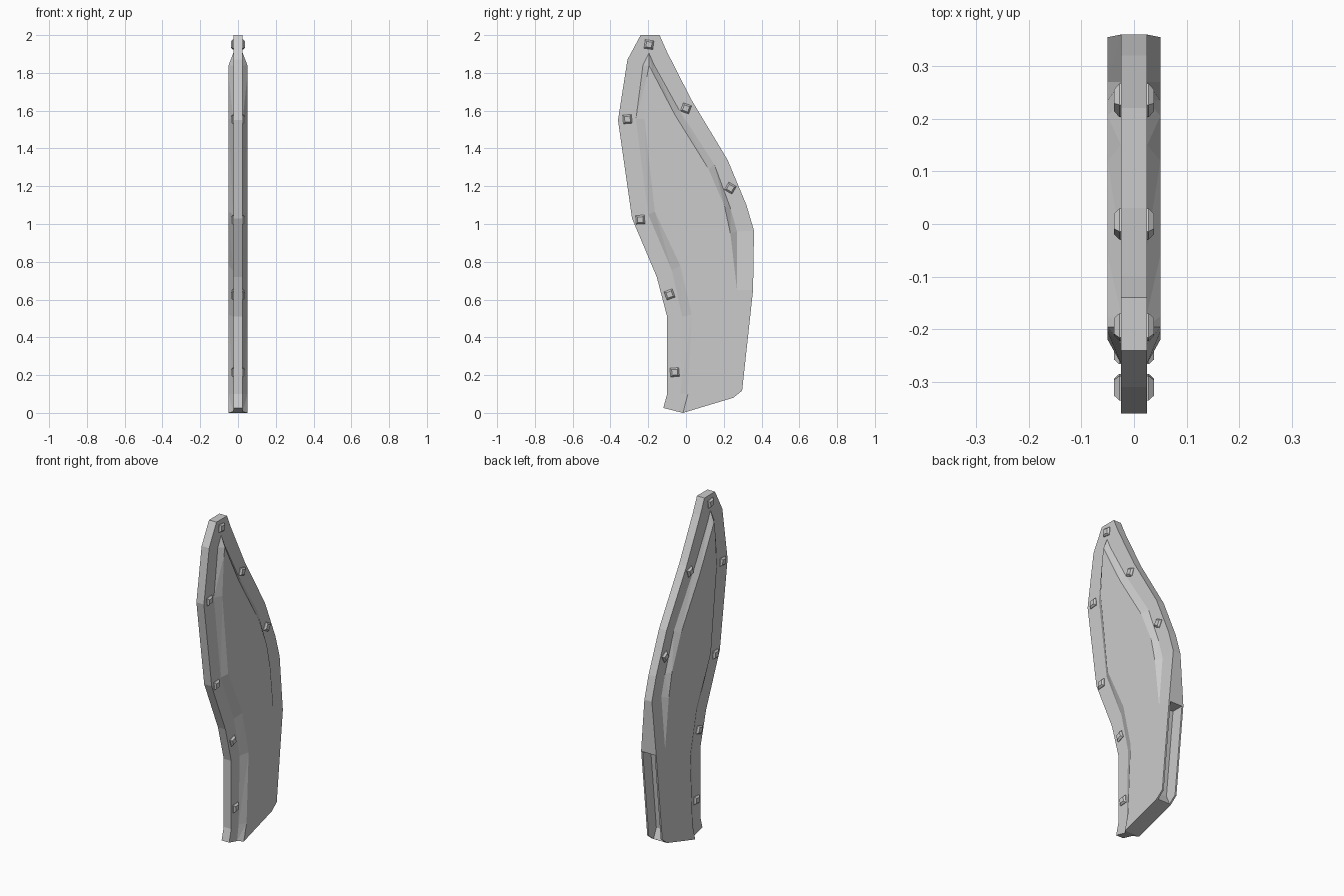
import bpy, bmesh, math
from mathutils import Vector

if "Cube" in bpy.data.objects:
    bpy.data.objects.remove(bpy.data.objects["Cube"])

RIM, FACE = 0.025, 0.05   # half thickness of rim and of raised panel

# Rim stations: (outline y,z, bevel foot y,z, bevel top y,z)
stations = [
    (-.12, .026, -.045, .007, -.016, 0),
    (-.10, .10, -.03, .10, .01, .10),
    (-.10, .51, -.02, .51, .03, .52),
    (-.155, .72, -.075, .755, -.03, .78),
    (-.286, 1.03, -.20, 1.05, -.165, 1.065),
    (-.36, 1.55, -.265, 1.555, -.22, 1.555),
    (-.31, 1.87, -.228, 1.84, -.205, 1.79),
    (-.24, 2.0, -.196, 1.905, -.196, 1.84),
    (-.14, 2.0, -.196, 1.905, -.196, 1.84),
    (-.10, 1.91, -.17, 1.845, -.175, 1.80),
    (.03, 1.655, -.04, 1.61, -.06, 1.58),
    (.22, 1.34, .15, 1.315, .12, 1.29),
    (.32, 1.10, .235, 1.085, .205, 1.09),
    (.36, .965, .27, .96, .235, .95),
    (.355, .65, .27, .65, .27, .65),
]
lower = [(.297, .117), (.25, .08)]


def finish(bm, name):
    bmesh.ops.remove_doubles(bm, verts=bm.verts, dist=1e-4)
    bmesh.ops.recalc_face_normals(bm, faces=bm.faces)
    me = bpy.data.meshes.new(name)
    bm.to_mesh(me)
    bm.free()
    ob = bpy.data.objects.new(name, me)
    bpy.context.collection.objects.link(ob)
    return ob


# Blade body: rim, bevel and raised panel on both sides, joined by the edge wall
bm = bmesh.new()
cache = {}


def vert(x, y, z):
    key = (round(x, 4), round(y, 4), round(z, 4))
    if key not in cache:
        cache[key] = bm.verts.new(key)
    return cache[key]


def face(points):
    vs = list(dict.fromkeys(vert(*p) for p in points))
    if len(vs) > 2:
        bm.faces.new(vs)


last = len(stations) - 1
for s in (-1, 1):
    rings = []
    for i, (oy, oz, by, bz, ty, tz) in enumerate(stations):
        h = FACE if i == last else RIM
        rings.append(((s * h, oy, oz), (s * h, by, bz), (s * FACE, ty, tz)))
    for a, b in zip(rings, rings[1:]):
        for k in (0, 1):
            # triangles keep the uneven rim facets clean
            face((a[k], a[k + 1], b[k + 1]))
            face((a[k], b[k + 1], b[k]))
    tops = [r[2] for r in rings]
    face(tops + [rings[-1][0]] + [(s * FACE, y, z) for y, z in lower])

border = [(RIM, *st[:2]) for st in stations[:-1]] + [(FACE, *stations[-1][:2])]
border += [(FACE, y, z) for y, z in lower]
border += [(FACE, -.016, 0), (RIM, -.045, .007)]
for (h, y, z), (g, v, w) in zip(border, border[1:] + border[:1]):
    face(((h, y, z), (g, v, w), (-g, v, w), (-h, y, z)))
body = finish(bm, "blade_body")

# Slot cut into the lower back edge
bm = bmesh.new()
slot = [(.45, .645), (.28, .645), (.225, .14), (.265, .05), (.45, .05)]
f = bm.faces.new([bm.verts.new((-.04, y, z)) for y, z in slot])
ext = bmesh.ops.extrude_face_region(bm, geom=[f])["geom"]
bmesh.ops.translate(bm, vec=(.08, 0, 0),
                    verts=[v for v in ext if isinstance(v, bmesh.types.BMVert)])
cutter = finish(bm, "slot_cutter")
cutter.hide_render = True
cutter.hide_set(True)
mod = body.modifiers.new("slot", "BOOLEAN")
mod.operation = "DIFFERENCE"
mod.solver = "EXACT"
mod.object = cutter

# Square tapered studs along the rim, on both sides: (y, z, turn in degrees)
studs = [(-.196, 1.95, -8), (-.31, 1.555, 5), (0, 1.612, -20), (.235, 1.19, -30),
         (-.242, 1.023, 3), (-.087, .627, 20), (-.06, .215, 5)]
bm = bmesh.new()
for y, z, turn in studs:
    for s in (-1, 1):
        loops = []
        for x, r in ((.02, .033), (.028, .033), (.038, .021)):
            angles = [math.radians(turn + 45 + 90 * k) for k in range(4)]
            loops.append([bm.verts.new(Vector((s * x, y + r * math.cos(a), z + r * math.sin(a))))
                          for a in angles])
        for lo, hi in zip(loops, loops[1:]):
            for k in range(4):
                j = (k + 1) % 4
                bm.faces.new((lo[k], lo[j], hi[j], hi[k]))
        bm.faces.new(loops[-1])
        bm.faces.new(loops[0])
finish(bm, "rim_studs")
